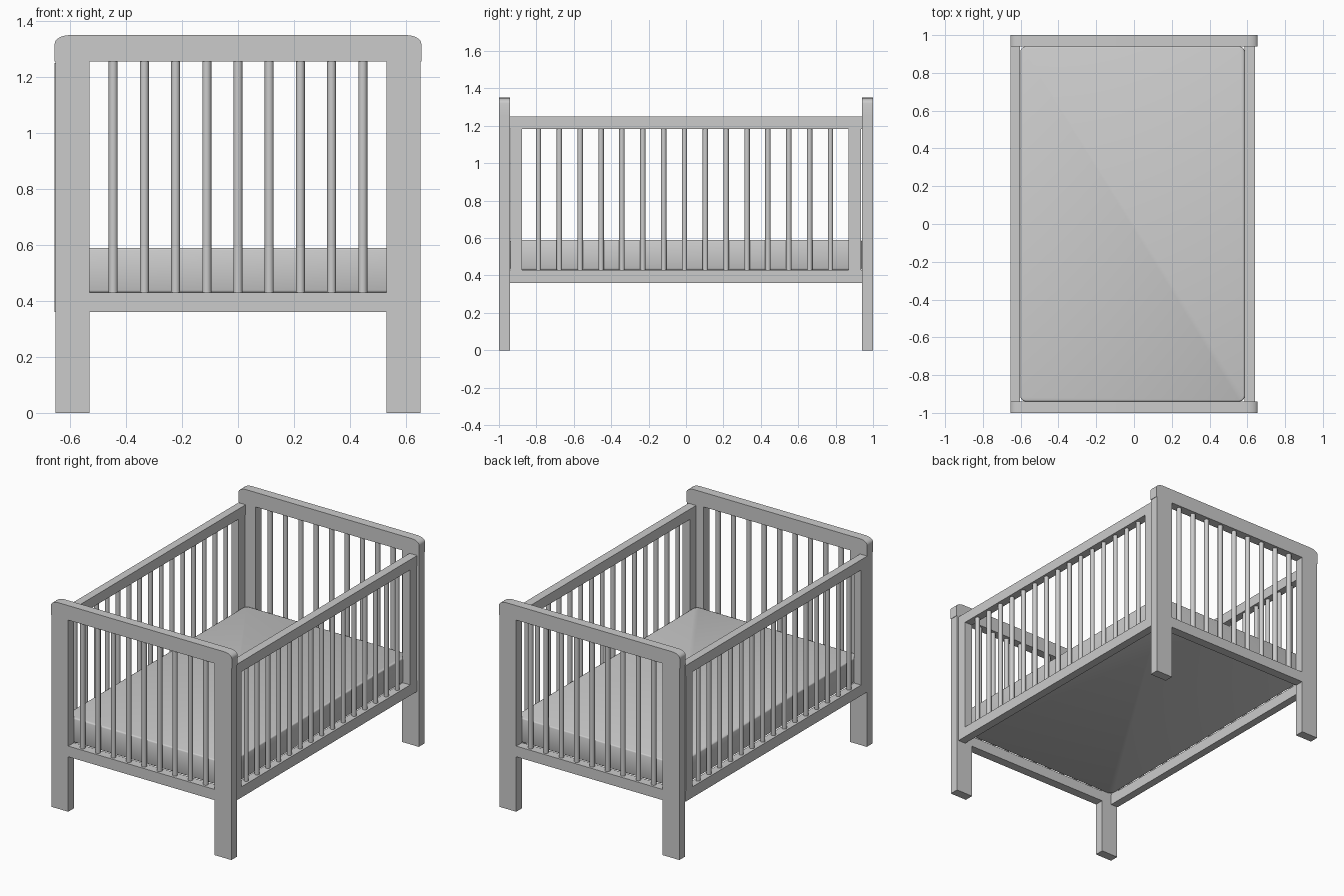
import bpy, bmesh, math

old = bpy.data.objects.get("Cube")
if old:
    bpy.data.objects.remove(old, do_unlink=True)

# One flat colour for the whole crib
grey = bpy.data.materials.new("light_grey")
grey.use_nodes = True
GREY = (0.6, 0.6, 0.6, 1)
grey.diffuse_color = GREY
grey.node_tree.nodes["Principled BSDF"].inputs["Base Color"].default_value = GREY


def finish(name, bm, smooth=None):
    bmesh.ops.recalc_face_normals(bm, faces=bm.faces)
    mesh = bpy.data.meshes.new(name)
    bm.to_mesh(mesh)
    bm.free()
    mesh.materials.append(grey)
    obj = bpy.data.objects.new(name, mesh)
    bpy.context.collection.objects.link(obj)
    if smooth:
        bpy.ops.object.select_all(action="DESELECT")
        obj.select_set(True)
        bpy.context.view_layer.objects.active = obj
        bpy.ops.object.shade_smooth_by_angle(angle=math.radians(smooth))
    return obj


def box_mesh(xs, ys, zs):
    bm = bmesh.new()
    bmesh.ops.create_cube(bm, size=1)
    for v in bm.verts:
        v.co = [s[0] if c < 0 else s[1] for c, s in zip(v.co, (xs, ys, zs))]
    return bm


def box(name, xs, ys, zs):
    return finish(name, box_mesh(xs, ys, zs))


def slats(name, points, z0, z1, radius):
    # Row of round bars in one object
    bm = bmesh.new()
    for x, y in points:
        made = bmesh.ops.create_cone(bm, segments=16, radius1=radius, radius2=radius,
                                     depth=z1 - z0, cap_ends=True)
        bmesh.ops.translate(bm, verts=made["verts"], vec=(x, y, (z0 + z1) / 2))
    return finish(name, bm, 40)


def top_rail(name, y0, y1):
    # Rail profile with rounded upper corners, extruded through its depth
    half, low, high, rx, rz = 0.655, 1.255, 1.35, 0.055, 0.03
    arc = [(half - rx + rx * math.cos(a), high - rz + rz * math.sin(a))
           for a in [i * math.pi / 12 for i in range(7)]]
    outline = [(half, low)] + arc + [(-x, z) for x, z in reversed(arc)] + [(-half, low)]
    bm = bmesh.new()
    face = bm.faces.new([bm.verts.new((x, y0, z)) for x, z in outline])
    ext = bmesh.ops.extrude_face_region(bm, geom=[face])
    moved = [g for g in ext["geom"] if isinstance(g, bmesh.types.BMVert)]
    bmesh.ops.translate(bm, verts=moved, vec=(0, y1 - y0, 0))
    return finish(name, bm, 30)


# End panels: posts, top and bottom rails, slats
for end, s in (("front", -1), ("back", 1)):
    y0, y1 = sorted((0.94 * s, s))
    for side, xs in (("left", (0.53, 0.652)), ("right", (-0.652, -0.53))):
        box(f"{end}_{side}_post", xs, (y0, y1), (0, 1.255))
    top_rail(f"{end}_top_rail", y0, y1)
    box(f"{end}_bottom_rail", (-0.53, 0.53), (y0, y1), (0.36, 0.43))
    slats(f"{end}_slats", [(0.1115 * i, 0.97 * s) for i in range(-4, 5)],
          0.42, 1.265, 0.016)

# Side panels: rails, corner stiles, slats
for side, xs in (("left", (0.585, 0.64)), ("right", (-0.655, -0.603))):
    box(f"{side}_top_rail", xs, (-0.94, 0.94), (1.183, 1.25))
    box(f"{side}_bottom_rail", xs, (-0.94, 0.94), (0.36, 0.43))
    for end, ys in (("front", (-0.938, -0.876)), ("back", (0.868, 0.935))):
        box(f"{side}_{end}_stile", xs, ys, (0.43, 1.183))
    slats(f"{side}_slats", [(sum(xs) / 2, -0.008 + 0.1115 * i) for i in range(-7, 8)],
          0.42, 1.19, 0.0145)

# Mattress with rounded corners and softened rims
bm = box_mesh((-0.602, 0.586), (-0.94, 0.94), (0.43, 0.59))
uprights = [e for e in bm.edges if abs(e.verts[0].co.z - e.verts[1].co.z) > 0.1]
bmesh.ops.bevel(bm, geom=uprights, offset=0.03, segments=4, profile=0.5, affect="EDGES")
rims = [e for e in bm.edges if abs(e.verts[0].co.z - e.verts[1].co.z) < 0.01]
bmesh.ops.bevel(bm, geom=rims, offset=0.008, segments=2, profile=0.5, affect="EDGES")
finish("mattress", bm, 60)
